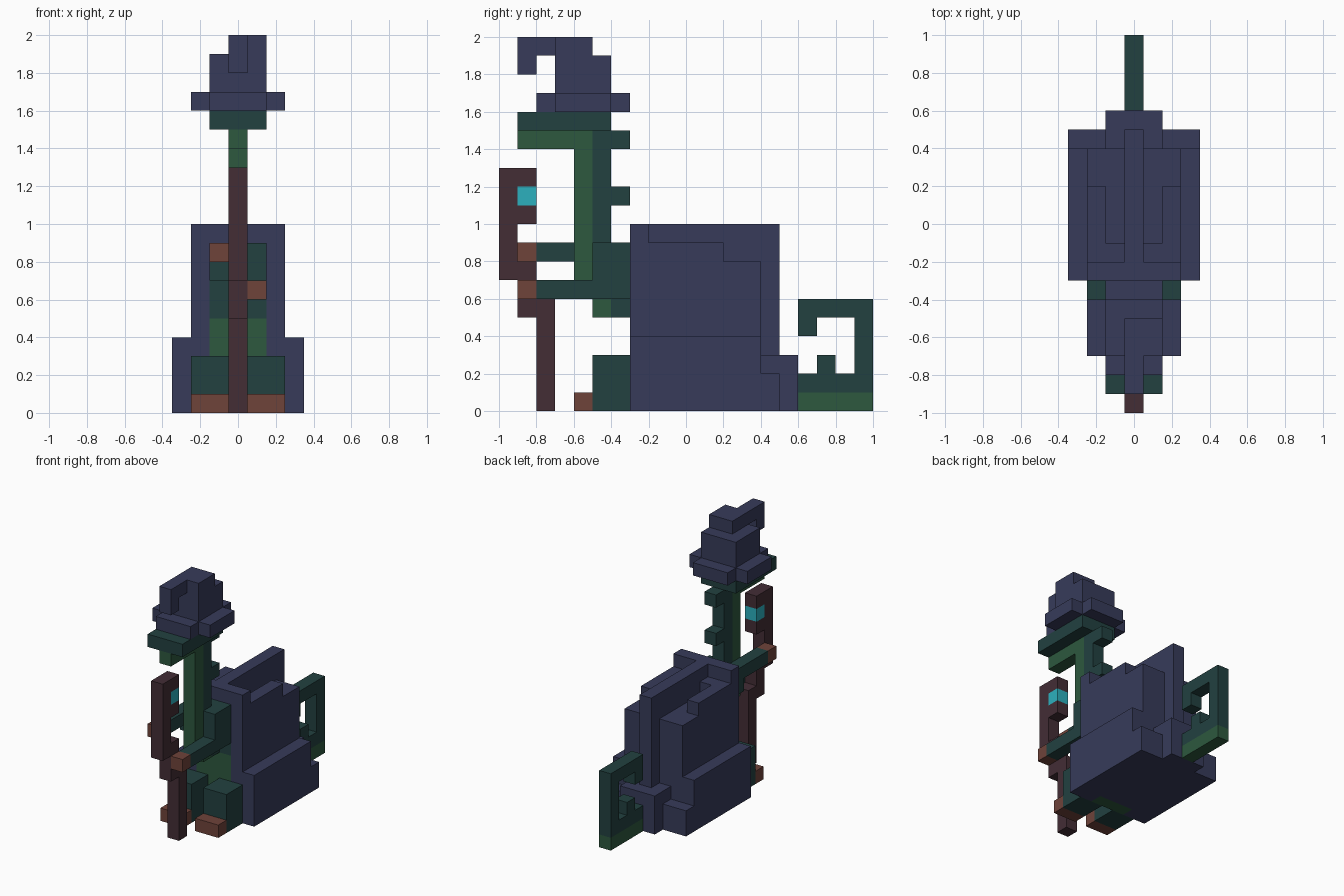
import bpy, bmesh, math
from mathutils import Vector

cube = bpy.data.objects.get("Cube")
if cube:
    bpy.data.objects.remove(cube, do_unlink=True)

U = 0.1  # size of one block


def material(name, rgb):
    """Flat material from 0-255 display values."""
    lin = [((c / 255 + 0.055) / 1.055) ** 2.4 for c in rgb] + [1.0]
    m = bpy.data.materials.new(name)
    m.use_nodes = True
    m.diffuse_color = lin
    b = m.node_tree.nodes["Principled BSDF"]
    b.inputs["Base Color"].default_value = lin
    b.inputs["Roughness"].default_value = 0.9
    return m


NAVY = material("navy", (55, 59, 90))
DARK = material("dark_green", (34, 65, 64))
LIGHT = material("leaf_green", (45, 88, 62))
WOOD = material("dark_wood", (67, 45, 53))
CLAW = material("claw_brown", (111, 67, 58))
GEM = material("cyan_gem", (44, 176, 190))


def cells(boxes):
    """Block cells inside boxes (x0, x1, y0, y1, z0, z1), upper ends excluded."""
    return {(x, y, z) for x0, x1, y0, y1, z0, z1 in boxes
            for x in range(x0, x1) for y in range(y0, y1) for z in range(z0, z1)}


def part(name, mat, *boxes, cut=()):
    """Skin the union of block boxes with clean flat faces."""
    solid = cells(boxes) - cells(cut)
    bm = bmesh.new()
    for c in solid:
        for axis in range(3):
            for side in (0, 1):
                n = list(c)
                n[axis] += 2 * side - 1
                if tuple(n) in solid:
                    continue
                a, b = (axis + 1) % 3, (axis + 2) % 3
                quad = []
                for da, db in ((0, 0), (1, 0), (1, 1), (0, 1)):
                    p = Vector(c)
                    p[axis] += side
                    p[a] += da
                    p[b] += db
                    p.x -= 0.5
                    quad.append(bm.verts.new(p * U))
                bm.faces.new(quad if side else quad[::-1])
    bmesh.ops.remove_doubles(bm, verts=bm.verts, dist=1e-4)
    bmesh.ops.dissolve_limit(bm, angle_limit=math.radians(1),
                             verts=bm.verts, edges=bm.edges)
    me = bpy.data.meshes.new(name)
    bm.to_mesh(me)
    bm.free()
    me.materials.append(mat)
    ob = bpy.data.objects.new(name, me)
    bpy.context.collection.objects.link(ob)
    return ob


def both(box):
    """A box and its mirror image across x = 0."""
    x0, x1, *rest = box
    return [box, (1 - x1, 1 - x0, *rest)]


# Shell: stepped block with a tall ridge, opened at the front for the body
part("shell", NAVY,
     (-3, 4, -3, 4, 0, 4),            # wide skirt
     (-3, 4, 4, 5, 0, 2),             # low rear skirt
     (-1, 2, 4, 6, 0, 3),             # tail socket
     (-2, 3, -3, 4, 4, 8),            # main wall
     (-2, 3, -3, -2, 8, 10),          # front rim
     (0, 1, -3, 5, 0, 10),            # centre ridge
     *both((1, 3, -2, -1, 8, 9)),     # stepped ledges
     *both((2, 3, -1, 2, 8, 9)),
     cut=[(-1, 2, -3, -2, 0, 9)])

# Body inside the shell opening
part("belly", LIGHT, (-1, 2, -3, -2, 0, 5))
part("chest", DARK, (-1, 2, -3, -2, 5, 9))

# Neck: light throat in front, dark spiny nape behind
part("throat", LIGHT, (0, 1, -5, -4, 5, 7), (0, 1, -6, -5, 6, 15),
     (0, 1, -9, -6, 14, 15))
part("nape", DARK, (0, 1, -4, -3, 5, 9), (0, 1, -5, -4, 7, 15),
     (0, 1, -4, -3, 11, 12), (0, 1, -4, -3, 14, 15))
part("head", DARK, (-1, 2, -9, -4, 15, 16))

# Hat with round brim and a crooked tip
part("hat_brim", NAVY, (-2, 3, -7, -4, 16, 17), (-1, 2, -8, -3, 16, 17))
part("hat_crown", NAVY, (-1, 2, -7, -4, 17, 19), (0, 2, -7, -5, 19, 20))
part("hat_tip", NAVY, (0, 1, -9, -7, 19, 20), (0, 1, -9, -8, 18, 19))

# Arms and hands, one low and one high on the staff
part("left_arm", DARK, (1, 2, -5, -3, 7, 9), (1, 2, -8, -3, 6, 7))
part("left_hand", CLAW, (1, 2, -9, -8, 6, 7))
part("right_arm", DARK, (-1, 0, -5, -3, 7, 9), (-1, 0, -8, -5, 8, 9))
part("right_hand", CLAW, (-1, 0, -9, -8, 8, 9))

# Legs and feet
for side, (x0, x1) in (("left", (1, 3)), ("right", (-2, 0))):
    part(side + "_leg", DARK, (x0, x1, -5, -3, 0, 3))
    part(side + "_foot", CLAW, (x0, x1, -6, -5, 0, 1))

# Crooked staff holding a gem
part("staff", WOOD,
     (0, 1, -8, -7, 0, 6), (0, 1, -9, -8, 5, 8), (0, 1, -10, -9, 7, 13),
     (0, 1, -9, -8, 10, 11), (0, 1, -9, -8, 12, 13))
part("staff_gem", GEM, (0, 1, -9, -8, 11, 12))

# Curled tail
part("tail_underside", LIGHT, (0, 1, 6, 10, 0, 1))
part("tail_curl", DARK, (0, 1, 6, 10, 1, 2), (0, 1, 7, 8, 2, 3),
     (0, 1, 9, 10, 2, 6), (0, 1, 6, 9, 5, 6), (0, 1, 6, 7, 4, 5))
